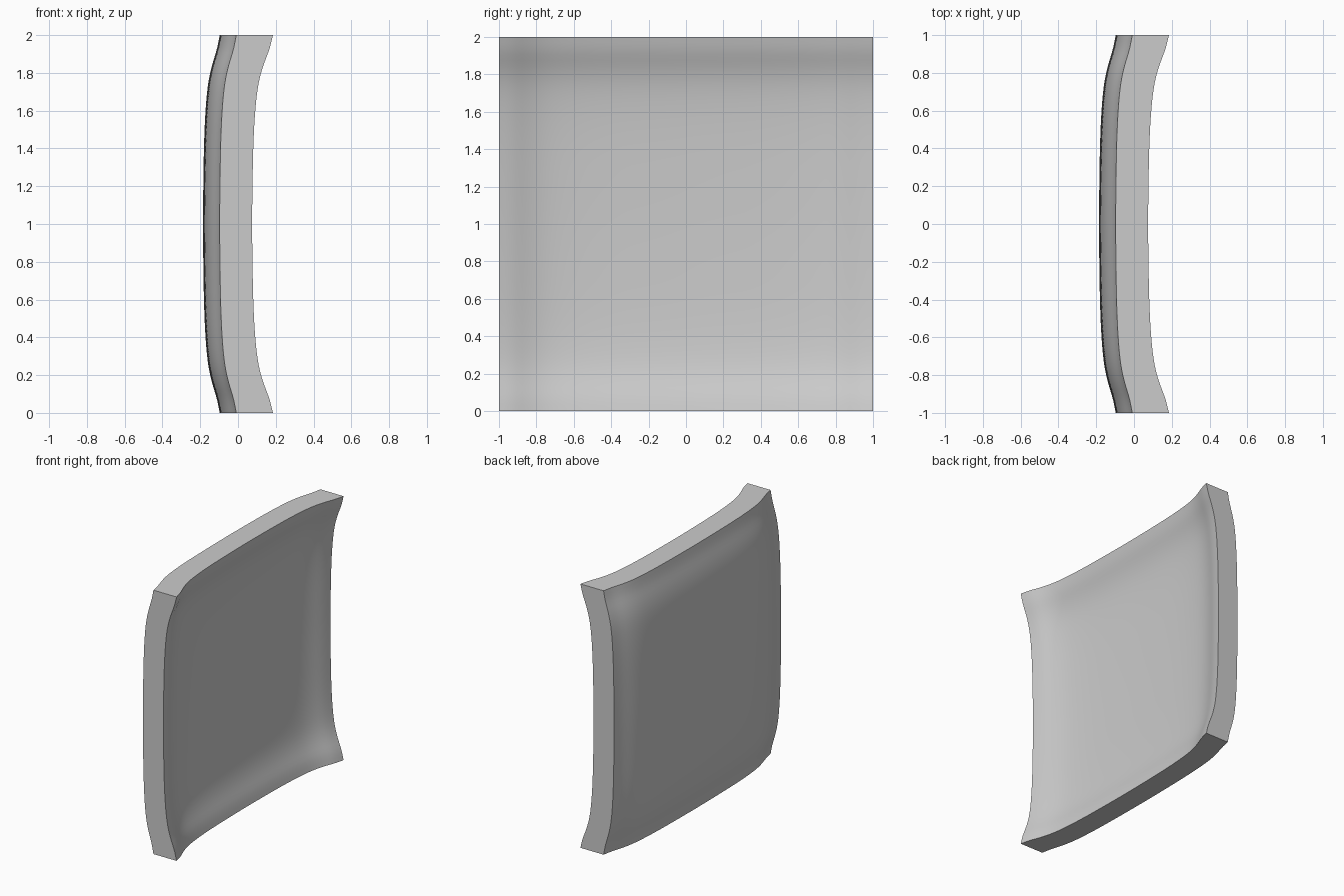
import bpy
import bmesh
import math

cube = bpy.data.objects.get("Cube")
if cube:
    bpy.data.objects.remove(cube, do_unlink=True)

# Rise of the dish from its centre (0) to its rim (1)
KNOTS = [(0, 0), (0.3, 0.03), (0.5, 0.09), (0.65, 0.19), (0.75, 0.32),
         (0.83, 0.51), (0.93, 0.84), (1, 1)]
SEGMENTS = 64


def slope(i):
    """Tangent of the profile at one knot."""
    if i == 0:
        return 0.0
    a, b = KNOTS[i - 1], KNOTS[min(i + 1, len(KNOTS) - 1)]
    return (b[1] - a[1]) / (b[0] - a[0])


def rise(t):
    """Smooth curve through the profile knots."""
    t = min(abs(t), 1.0)
    i = 0
    while i < len(KNOTS) - 2 and t > KNOTS[i + 1][0]:
        i += 1
    (t0, v0), (t1, v1) = KNOTS[i], KNOTS[i + 1]
    h = t1 - t0
    u = (t - t0) / h
    return ((1 + 2 * u) * (1 - u) ** 2 * v0 + u * (1 - u) ** 2 * h * slope(i)
            + u * u * (3 - 2 * u) * v1 + u * u * (u - 1) * h * slope(i + 1))


def dish(verts, centre, depth):
    """Bend a flat sheet in both directions."""
    for v in verts:
        v.co.x = centre + depth * (rise(v.co.y) + rise(v.co.z - 1))


# Flat square sheet standing upright
bm = bmesh.new()
bmesh.ops.create_grid(bm, x_segments=SEGMENTS, y_segments=SEGMENTS, size=1)
for v in bm.verts:
    v.co = (0, v.co.x, v.co.y + 1)

# Hollow side and bulging side, joined by a flat rim
back = list(bm.verts)
result = bmesh.ops.extrude_face_region(bm, geom=list(bm.faces), use_keep_orig=True)
front = [g for g in result["geom"] if isinstance(g, bmesh.types.BMVert)]
dish(back, -0.185, 0.088)
dish(front, -0.035, 0.11)
bmesh.ops.recalc_face_normals(bm, faces=bm.faces)

mesh = bpy.data.meshes.new("curved_panel")
bm.to_mesh(mesh)
bm.free()
panel = bpy.data.objects.new("curved_panel", mesh)
bpy.context.collection.objects.link(panel)

# Plain grey
grey = bpy.data.materials.new("light_grey")
grey.use_nodes = True
colour = (0.6, 0.6, 0.6, 1)
grey.diffuse_color = colour
grey.node_tree.nodes["Principled BSDF"].inputs["Base Color"].default_value = colour
mesh.materials.append(grey)

# Smooth faces with a crisp rim
bpy.ops.object.select_all(action="DESELECT")
panel.select_set(True)
bpy.context.view_layer.objects.active = panel
bpy.ops.object.shade_smooth_by_angle(angle=math.radians(40))
